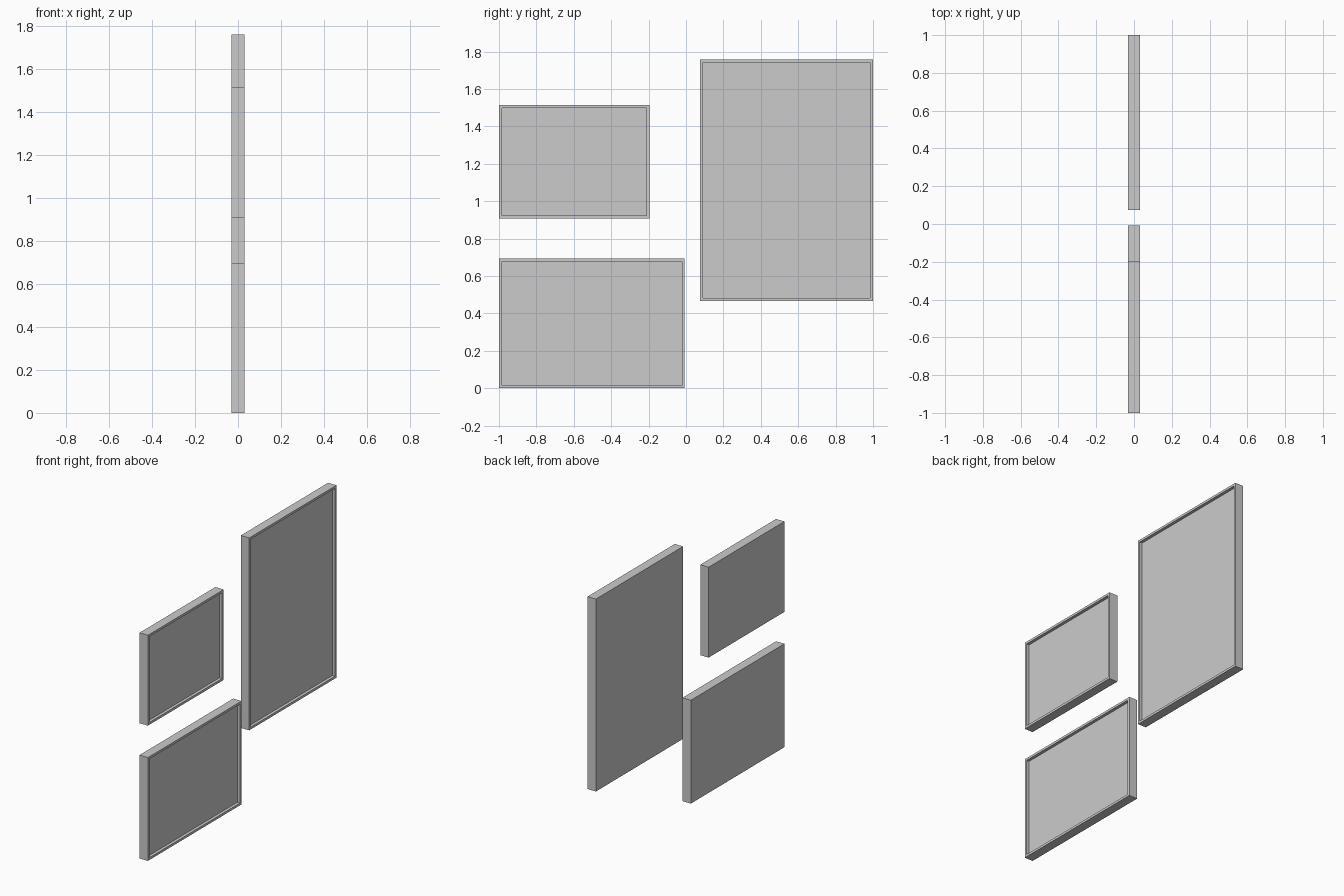
import bpy, bmesh

if "Cube" in bpy.data.objects:
    bpy.data.objects.remove(bpy.data.objects["Cube"])

HALF_DEPTH = 0.031   # half the frame thickness along x
RIM = 0.022          # width of the raised border
RECESS = 0.02        # how far the picture sits behind the rim


def picture_frame(name, y0, y1, z0, z1):
    """Solid panel with a raised rim around its +x face."""
    bm = bmesh.new()
    bmesh.ops.create_cube(bm, size=1)
    for v in bm.verts:
        v.co.x *= 2 * HALF_DEPTH
        v.co.y *= y1 - y0
        v.co.z *= z1 - z0
    bm.normal_update()
    front = max(bm.faces, key=lambda f: f.normal.x)
    # border, then a straight-walled recess for the picture
    bmesh.ops.inset_individual(bm, faces=[front], thickness=RIM)
    walls = bmesh.ops.extrude_face_region(bm, geom=[front])
    sunk = [g for g in walls["geom"] if isinstance(g, bmesh.types.BMVert)]
    bmesh.ops.translate(bm, verts=sunk, vec=(-RECESS, 0, 0))
    if front.is_valid:
        bmesh.ops.delete(bm, geom=[front], context='FACES_ONLY')
    bmesh.ops.recalc_face_normals(bm, faces=bm.faces)
    mesh = bpy.data.meshes.new(name)
    bm.to_mesh(mesh)
    bm.free()
    obj = bpy.data.objects.new(name, mesh)
    obj.location = (0, (y0 + y1) / 2, (z0 + z1) / 2)
    bpy.context.collection.objects.link(obj)


# Wall arrangement: two landscape frames beside a tall portrait one
picture_frame("lower_landscape_frame", -1.0, -0.007, 0.0, 0.694)
picture_frame("upper_landscape_frame", -1.0, -0.196, 0.908, 1.515)
picture_frame("tall_portrait_frame", 0.075, 1.0, 0.466, 1.758)
